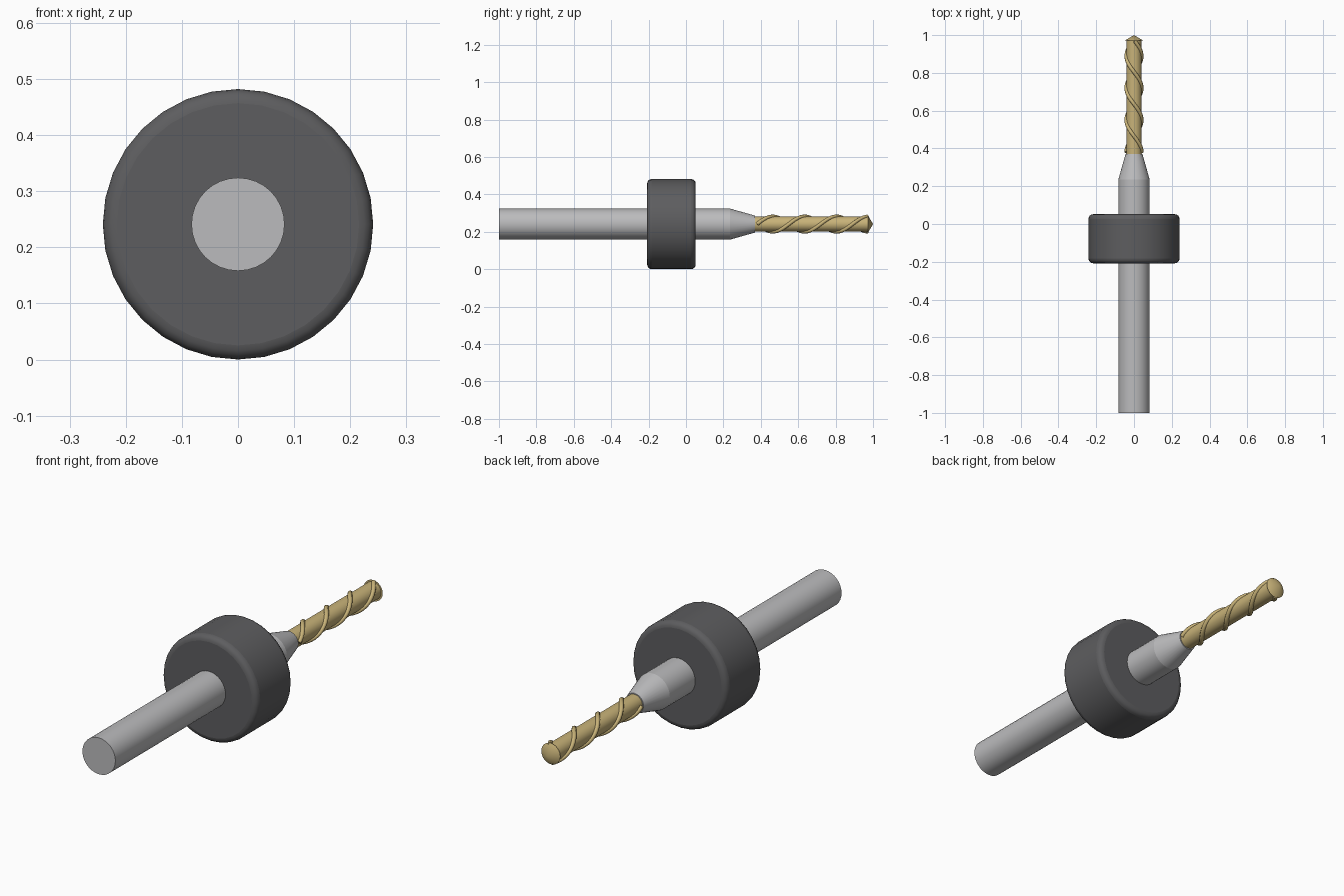
import bpy
import bmesh
from math import cos, sin, pi, radians

AXIS_Z = 0.241  # height of the tool's axis

cube = bpy.data.objects.get("Cube")
if cube:
    bpy.data.objects.remove(cube, do_unlink=True)


def material(name, color, roughness):
    mat = bpy.data.materials.new(name)
    mat.use_nodes = True
    mat.diffuse_color = (*color, 1)
    bsdf = next(n for n in mat.node_tree.nodes if n.type == 'BSDF_PRINCIPLED')
    bsdf.inputs["Base Color"].default_value = (*color, 1)
    bsdf.inputs["Roughness"].default_value = roughness
    return mat


steel = material("silver steel", (0.5, 0.5, 0.51), 0.4)
rubber = material("dark grey plastic", (0.11, 0.11, 0.115), 0.6)
gold = material("gold coating", (0.58, 0.45, 0.19), 0.4)


def select_only(obj):
    bpy.ops.object.select_all(action='DESELECT')
    obj.select_set(True)
    bpy.context.view_layer.objects.active = obj


def turned_part(name, start, end, r_start, r_end, mat, sides=32, bevel=0):
    """Round part along y, running from start to end."""
    bm = bmesh.new()
    bmesh.ops.create_cone(bm, cap_ends=True, segments=sides, radius1=r_start,
                          radius2=r_end, depth=end - start)
    mesh = bpy.data.meshes.new(name)
    bm.to_mesh(mesh)
    bm.free()
    mesh.materials.append(mat)
    obj = bpy.data.objects.new(name, mesh)
    obj.location = (0, (start + end) / 2, AXIS_Z)
    obj.rotation_euler.x = radians(-90)
    bpy.context.collection.objects.link(obj)
    if bevel:
        mod = obj.modifiers.new("Rounded rims", 'BEVEL')
        mod.width = bevel
        mod.segments = 4
        mod.limit_method = 'ANGLE'
        mod.angle_limit = radians(40)
    select_only(obj)
    bpy.ops.object.shade_smooth_by_angle(angle=radians(35))
    return obj


def spiral_ridge(name, phase, start=0.38, end=0.97, pitch=0.34, steps=56):
    """Thin round ridge winding around the drill core."""
    curve = bpy.data.curves.new(name, 'CURVE')
    curve.dimensions = '3D'
    curve.bevel_depth = 0.01
    curve.bevel_resolution = 2
    curve.use_fill_caps = True
    line = curve.splines.new('POLY')
    line.points.add(steps)
    for i, point in enumerate(line.points):
        y = start + (end - start) * i / steps
        a = phase + 2 * pi * (y - start) / pitch
        point.co = (0.041 * cos(a), y, AXIS_Z + 0.041 * sin(a), 1)
    curve.materials.append(gold)
    obj = bpy.data.objects.new(name, curve)
    bpy.context.collection.objects.link(obj)
    select_only(obj)
    bpy.ops.object.convert(target='MESH')
    bpy.ops.object.shade_smooth_by_angle(angle=radians(50))


# Shank, taper and depth collar
turned_part("shank", -1, 0.235, 0.083, 0.083, steel)
turned_part("taper", 0.235, 0.37, 0.083, 0.045, steel)
turned_part("depth_collar", -0.208, 0.052, 0.241, 0.241, rubber, bevel=0.025)

# Fluted cutting end
turned_part("drill_core", 0.36, 0.975, 0.04, 0.04, gold)
turned_part("drill_tip", 0.972, 1, 0.048, 0, gold)
for label, phase in (("left", 0), ("right", pi)):
    spiral_ridge(label + "_spiral_ridge", phase)
